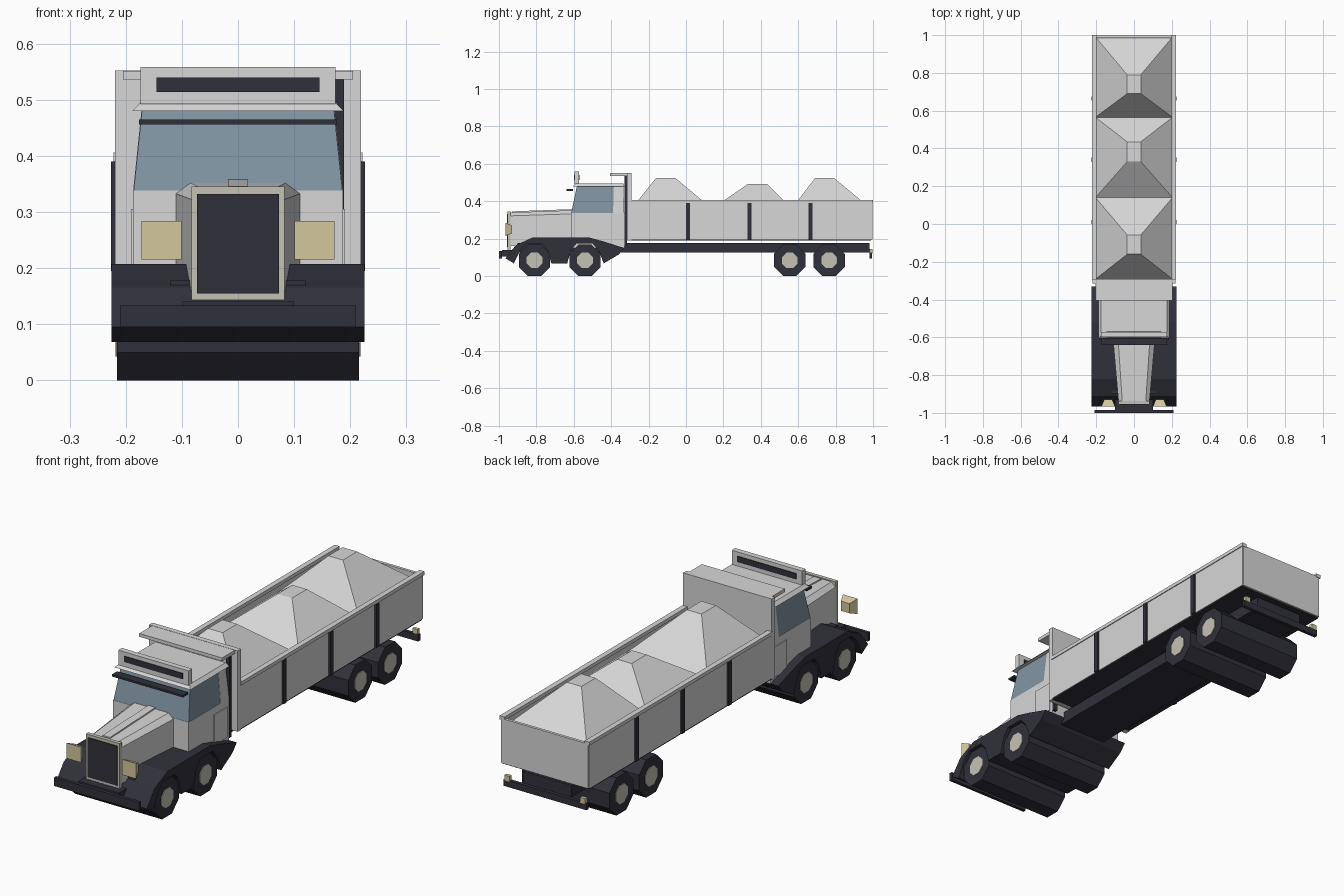
import bpy, bmesh, math


def material(name, rgb):
    m = bpy.data.materials.new(name)
    m.diffuse_color = (*rgb, 1)
    return m


PAINT = material("light grey paint", (0.68, 0.68, 0.68))
DARK = material("dark navy", (0.030, 0.030, 0.043))
GLASS = material("blue grey glass", (0.22, 0.30, 0.37))
LAMP = material("tan lamp", (0.66, 0.57, 0.34))
METAL = material("warm metal", (0.56, 0.54, 0.46))


def finish(name, bm, mat):
    bmesh.ops.recalc_face_normals(bm, faces=bm.faces)
    me = bpy.data.meshes.new(name)
    bm.to_mesh(me)
    bm.free()
    me.materials.append(mat)
    ob = bpy.data.objects.new(name, me)
    bpy.context.collection.objects.link(ob)
    return ob


def bridge(name, a, b, mat):
    """Solid between two matching rings of points."""
    bm = bmesh.new()
    va = [bm.verts.new(p) for p in a]
    vb = [bm.verts.new(p) for p in b]
    n = len(va)
    bm.faces.new(va)
    bm.faces.new(vb[::-1])
    for i in range(n):
        j = (i + 1) % n
        bm.faces.new((va[i], vb[i], vb[j], va[j]))
    return finish(name, bm, mat)


def rect(x0, x1, y0, y1, z):
    return [(x0, y0, z), (x1, y0, z), (x1, y1, z), (x0, y1, z)]


def box(name, x0, x1, y0, y1, z0, z1, mat):
    return bridge(name, rect(x0, x1, y0, y1, z0), rect(x0, x1, y0, y1, z1), mat)


def wide(name, hx, y0, y1, z0, z1, mat):
    return box(name, -hx, hx, y0, y1, z0, z1, mat)


def taper(name, hx0, y0, y1, z0, hx1, y2, y3, z1, mat):
    return bridge(name, rect(-hx0, hx0, y0, y1, z0), rect(-hx1, hx1, y2, y3, z1), mat)


def side_profile(name, pts, hx, mat):
    return bridge(name, [(-hx, y, z) for y, z in pts], [(hx, y, z) for y, z in pts], mat)


def octagon(y, z, r):
    return [(y + r * math.cos(math.radians(22.5 + 45 * i)),
             z + r * math.sin(math.radians(22.5 + 45 * i))) for i in range(8)]


# Wheels: full-width octagonal rollers with hub plates
for i, y in enumerate((-0.81, -0.54, 0.555, 0.765)):
    side_profile(f"wheel_{i}", octagon(y, 0.084, 0.091), 0.216, DARK)
    side_profile(f"hub_{i}", octagon(y, 0.084, 0.045), 0.2185, METAL)

# Chassis rails and bumpers
wide("chassis", 0.12, -0.9, 0.98, 0.125, 0.178, DARK)
wide("front_bumper", 0.21, -1.0, -0.985, 0.095, 0.133, DARK)
wide("front_bumper_mount", 0.10, -0.985, -0.90, 0.105, 0.14, DARK)
wide("rear_bumper", 0.205, 0.98, 0.995, 0.095, 0.125, DARK)

# Front fenders with two wheel arches and mud flaps
side_profile("fenders", [
    (-0.965, 0.095), (-0.91, 0.165), (-0.82, 0.207), (-0.52, 0.207), (-0.44, 0.185),
    (-0.33, 0.15), (-0.36, 0.115), (-0.44, 0.068), (-0.465, 0.135), (-0.50, 0.175),
    (-0.585, 0.175), (-0.615, 0.14), (-0.635, 0.068), (-0.72, 0.068), (-0.74, 0.14),
    (-0.77, 0.175), (-0.85, 0.175), (-0.885, 0.14), (-0.92, 0.068)], 0.225, DARK)

# Hood: chamfered section narrowing to the front
def hood_ring(y, w, top_w, shoulder, top):
    return [(-w, y, 0.16), (w, y, 0.16), (w, y, shoulder),
            (top_w, y, top), (-top_w, y, top), (-w, y, shoulder)]


bridge("hood", hood_ring(-0.94, 0.082, 0.062, 0.322, 0.340),
       hood_ring(-0.60, 0.112, 0.085, 0.333, 0.352), PAINT)
bridge("hood_ridge",
       [(-0.018, -0.93, 0.33), (0.018, -0.93, 0.33), (0.018, -0.93, 0.346), (-0.018, -0.93, 0.346)],
       [(-0.018, -0.60, 0.34), (0.018, -0.60, 0.34), (0.018, -0.60, 0.358), (-0.018, -0.60, 0.358)],
       PAINT)

# Grille
wide("grille_frame", 0.083, -0.955, -0.938, 0.143, 0.345, METAL)
wide("grille_panel", 0.073, -0.958, -0.954, 0.155, 0.332, DARK)

# Cab: lower body, glazed front part, solid rear part, roof
wide("cab_body", 0.187, -0.615, -0.33, 0.15, 0.338, PAINT)
taper("cab_glass", 0.186, -0.614, -0.39, 0.337, 0.171, -0.583, -0.386, 0.482, GLASS)
taper("cab_rear", 0.187, -0.39, -0.33, 0.337, 0.172, -0.386, -0.335, 0.482, PAINT)
taper("cab_roof", 0.188, -0.605, -0.33, 0.480, 0.174, -0.59, -0.335, 0.495, PAINT)
wide("sun_visor", 0.176, -0.64, -0.603, 0.456, 0.465, DARK)

# Roof sign board with dark panels on both faces
wide("roof_sign", 0.174, -0.597, -0.572, 0.492, 0.558, PAINT)
wide("roof_sign_panel", 0.145, -0.600, -0.569, 0.514, 0.540, DARK)

# Headboard with canopy, and exhaust pipe beside it
wide("headboard", 0.219, -0.315, -0.292, 0.19, 0.552, PAINT)
wide("headboard_canopy", 0.205, -0.405, -0.305, 0.536, 0.551, PAINT)
box("exhaust_pipe", 0.172, 0.189, -0.329, -0.315, 0.16, 0.536, DARK)

# Cargo bed: dark floor, walls
wide("bed_floor", 0.216, -0.30, 0.99, 0.19, 0.20, DARK)
wide("bed_tailgate", 0.215, 0.985, 0.998, 0.195, 0.395, PAINT)

# Parts repeated on left and right
for side, s in (("left", -1), ("right", 1)):
    def pair(name, xa, xb, *rest):
        lo, hi = sorted((s * xa, s * xb))
        return box(f"{side}_{name}", lo, hi, *rest)

    pair("bed_wall", 0.203, 0.218, -0.295, 0.996, 0.196, 0.395, PAINT)
    pair("bed_rim", 0.198, 0.222, -0.295, 1.0, 0.390, 0.406, PAINT)
    for i, y in enumerate((0.01, 0.34, 0.665)):
        pair(f"bed_rib_{i}", 0.21, 0.226, y - 0.011, y + 0.011, 0.195, 0.390, DARK)
    pair("cab_side_box", 0.18, 0.191, -0.44, -0.345, 0.17, 0.305, PAINT)
    pair("tail_lamp", 0.175, 0.200, 0.982, 0.998, 0.122, 0.146, LAMP)
    # Headlight widening to the front
    bridge(f"{side}_headlight",
           [(s * x, -0.965, z) for x, z in ((0.101, 0.215), (0.172, 0.215), (0.172, 0.284), (0.101, 0.284))],
           [(s * x, -0.93, z) for x, z in ((0.115, 0.228), (0.158, 0.228), (0.158, 0.271), (0.115, 0.271))],
           LAMP)

# Load: three truncated heaps
for i, (y0, y1, t0, t1, top) in enumerate((
        (-0.292, 0.14, -0.16, -0.058, 0.525),
        (0.14, 0.565, 0.33, 0.435, 0.492),
        (0.565, 0.99, 0.69, 0.79, 0.525))):
    taper(f"load_heap_{i}", 0.204, y0, y1, 0.36, 0.036, t0, t1, top, PAINT)
